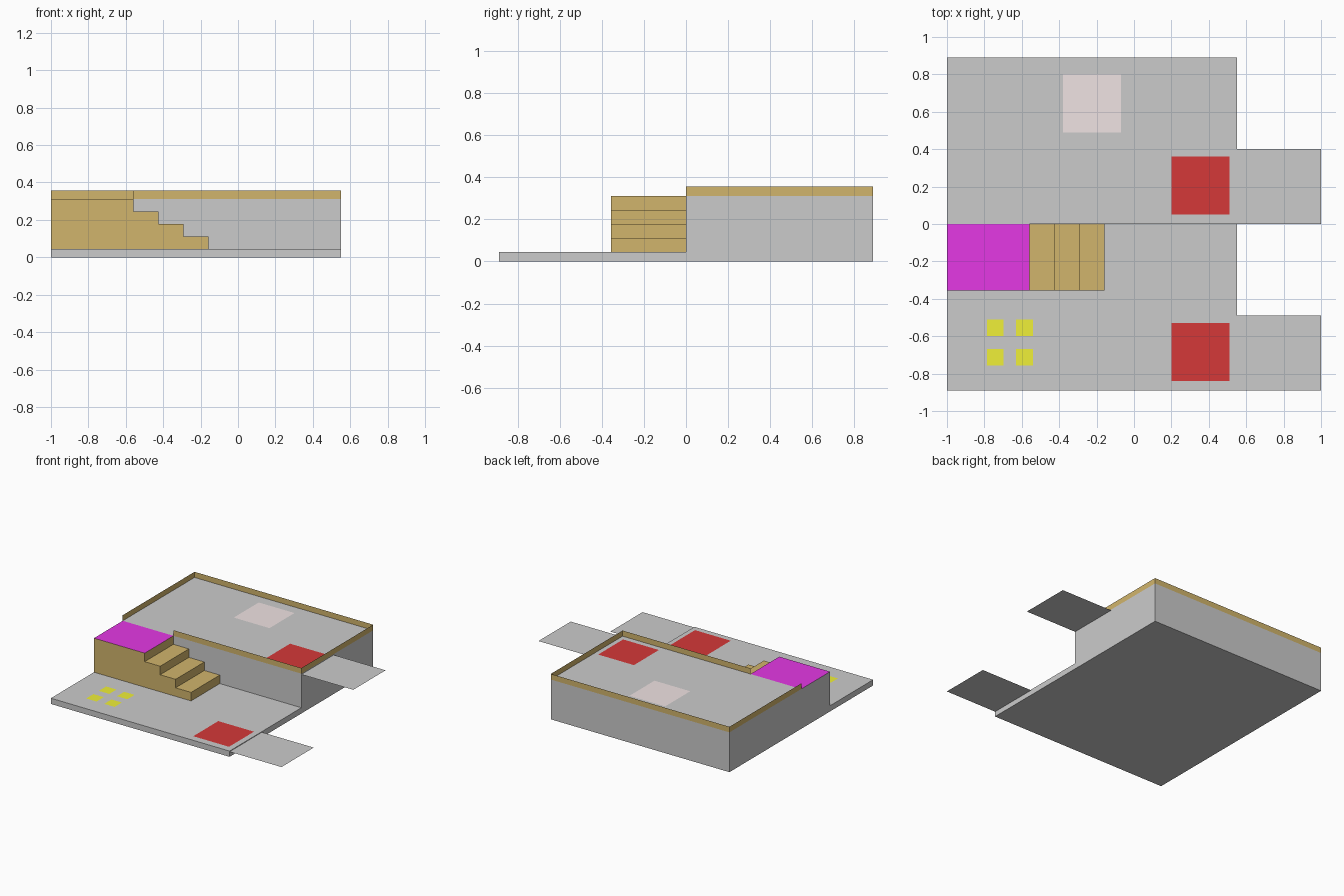
import bpy, bmesh
from mathutils import Vector

if "Cube" in bpy.data.objects:
    bpy.data.objects.remove(bpy.data.objects["Cube"])

FLOOR, DECK, RIM = 0.045, 0.312, 0.356
LEFT, RIGHT, DEPTH = -1.0, 0.55, 0.89
LAND_X, LAND_Y = -0.56, -0.356


def material(name, rgb):
    m = bpy.data.materials.new(name)
    m.diffuse_color = (*rgb, 1)
    m.use_nodes = True
    m.node_tree.nodes["Principled BSDF"].inputs["Base Color"].default_value = m.diffuse_color
    return m


brown = material("brown", (0.64, 0.46, 0.15))
red = material("red", (0.66, 0.04, 0.04))
magenta = material("magenta", (0.78, 0.04, 0.78))
yellow = material("yellow", (0.87, 0.87, 0.04))
pink = material("pink", (0.87, 0.77, 0.77))
grey = material("grey", (0.64, 0.64, 0.64))


def finish(name, bm, mats=()):
    me = bpy.data.meshes.new(name)
    bm.to_mesh(me)
    bm.free()
    for m in mats:
        me.materials.append(m)
    ob = bpy.data.objects.new(name, me)
    bpy.context.collection.objects.link(ob)
    return ob


def prism(points, direction):
    """Extrude a flat outline into a closed solid."""
    bm = bmesh.new()
    face = bm.faces.new([bm.verts.new(p) for p in points])
    ext = bmesh.ops.extrude_face_region(bm, geom=[face], use_keep_orig=True)
    moved = [g for g in ext["geom"] if isinstance(g, bmesh.types.BMVert)]
    bmesh.ops.translate(bm, vec=Vector(direction), verts=moved)
    bmesh.ops.recalc_face_normals(bm, faces=bm.faces)
    bm.normal_update()
    return bm


def patch(name, x0, x1, y0, y1, z, mat=None):
    """Flat horizontal rectangle."""
    bm = bmesh.new()
    bm.faces.new([bm.verts.new((x, y, z))
                  for x, y in ((x0, y0), (x1, y0), (x1, y1), (x0, y1))])
    return finish(name, bm, [mat] if mat else [])


# Two-level body: L-shaped side profile extruded along x
side = [(-DEPTH, 0), (DEPTH, 0), (DEPTH, DECK), (0, DECK), (0, FLOOR), (-DEPTH, FLOOR)]
finish("two_level_body", prism([(LEFT, y, z) for y, z in side], (RIGHT - LEFT, 0, 0)))

# Landing and three steps: front profile extruded along y
outline = [(LEFT, FLOOR), (LEFT, DECK), (LAND_X, DECK)]
rise, run = (DECK - FLOOR) / 4, 0.134
for i in range(3):
    z = DECK - rise * (i + 1)
    outline += [(LAND_X + run * i, z), (LAND_X + run * (i + 1), z)]
outline.append((LAND_X + run * 3, FLOOR))
bm = prism([(x, LAND_Y, z) for x, z in outline], (0, -LAND_Y, 0))
hidden = []
for f in bm.faces:
    c = f.calc_center_median()
    if f.normal.x < -0.9:
        f.material_index = 1      # outer side matches the body
    elif f.normal.z > 0.9 and c.z > DECK - 0.01:
        f.material_index = 2      # landing top
    elif f.normal.z < -0.9 or f.normal.y > 0.9:
        hidden.append(f)          # faces resting against the body
bmesh.ops.delete(bm, geom=hidden, context='FACES')
finish("landing_and_steps", bm, [brown, grey, magenta])

# Thin rim around the upper deck, open at the landing
bm = bmesh.new()
path = [(LAND_X, 0), (RIGHT, 0), (RIGHT, DEPTH), (LEFT, DEPTH), (LEFT, 0)]
low = [bm.verts.new((x, y, DECK)) for x, y in path]
high = [bm.verts.new((x, y, RIM)) for x, y in path]
for i in range(len(path) - 1):
    bm.faces.new((low[i], low[i + 1], high[i + 1], high[i]))
finish("deck_rim", bm, [brown])

# Side platforms
patch("lower_side_platform", RIGHT, 1.0, -DEPTH, -0.49, 0.04)
patch("upper_side_platform", RIGHT, 1.0, 0.0, 0.4, 0.306)

# Coloured floor patches
LIFT = 0.004
patch("lower_red_patch", 0.2, 0.51, -0.84, -0.53, FLOOR + LIFT, red)
patch("upper_red_patch", 0.2, 0.51, 0.05, 0.36, DECK + LIFT, red)
patch("pink_patch", -0.38, -0.07, 0.49, 0.80, DECK + LIFT, pink)
for i, x in enumerate((-0.787, -0.63)):
    for j, y in enumerate((-0.757, -0.6)):
        patch(f"yellow_tile_{i}{j}", x, x + 0.09, y, y + 0.09, FLOOR + LIFT, yellow)
